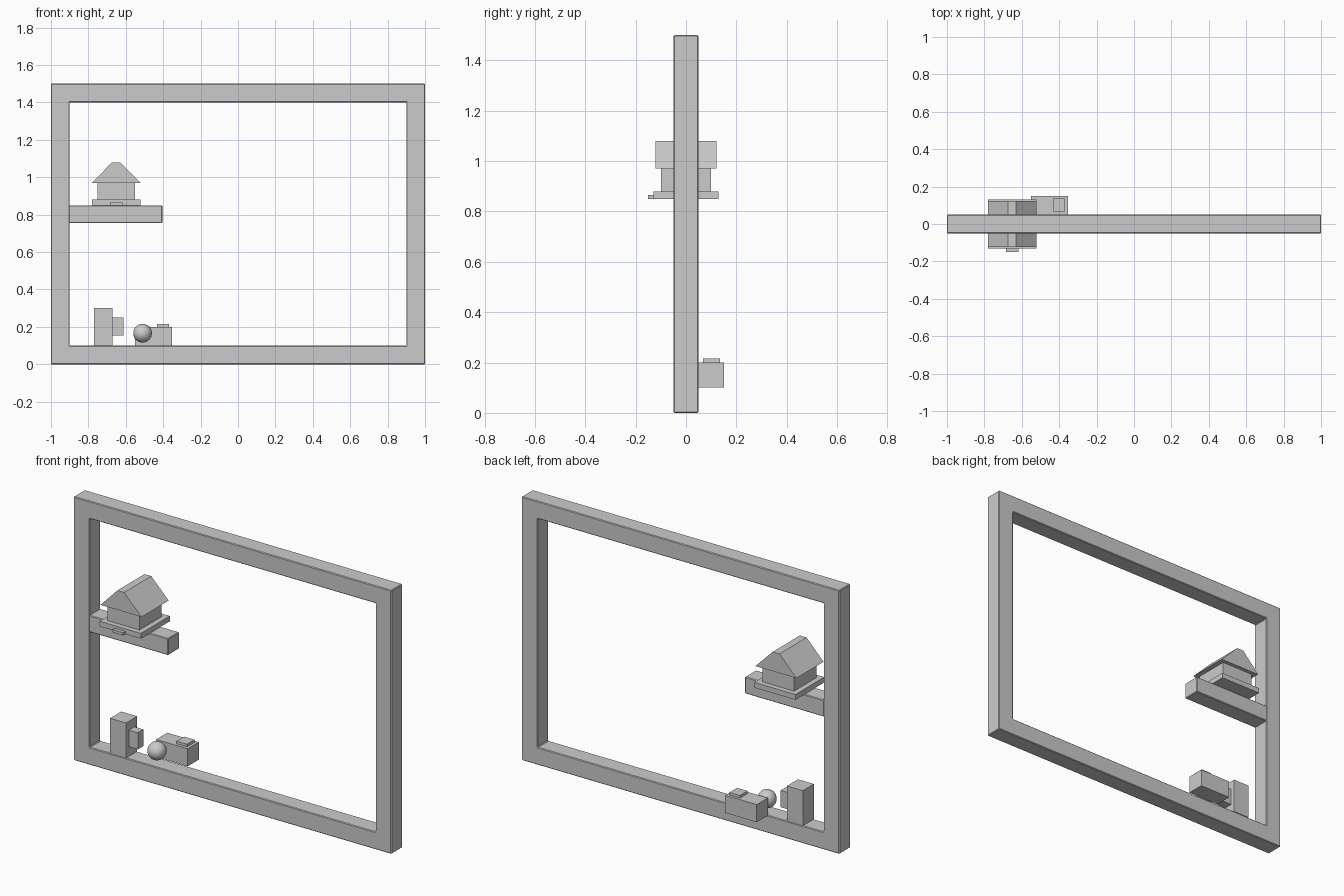
import bpy
import bmesh

default = bpy.data.objects.get("Cube")
if default:
    bpy.data.objects.remove(default, do_unlink=True)

grey = bpy.data.materials.new("plain grey")
grey.use_nodes = True
GREY = (0.6, 0.6, 0.6, 1)
grey.diffuse_color = GREY
grey.node_tree.nodes["Principled BSDF"].inputs["Base Color"].default_value = GREY


def finish(name, bm, bevel=0):
    bmesh.ops.recalc_face_normals(bm, faces=bm.faces)
    mesh = bpy.data.meshes.new(name)
    bm.to_mesh(mesh)
    bm.free()
    mesh.materials.append(grey)
    obj = bpy.data.objects.new(name, mesh)
    bpy.context.collection.objects.link(obj)
    if bevel:
        mod = obj.modifiers.new("soft edges", "BEVEL")
        mod.width = bevel
        mod.segments = 1
    return obj


def box(name, x, y, z, bevel=0):
    """Block given by its (min, max) range on each axis."""
    bm = bmesh.new()
    bmesh.ops.create_cube(bm, size=1)
    for v in bm.verts:
        v.co = [r[0] if c < 0 else r[1] for c, r in zip(v.co, (x, y, z))]
    return finish(name, bm, bevel)


def prism(name, profile, y):
    """Extrude an x-z outline along y."""
    bm = bmesh.new()
    face = bm.faces.new([bm.verts.new((px, y[0], pz)) for px, pz in profile])
    new = bmesh.ops.extrude_face_region(bm, geom=[face])["geom"]
    verts = [g for g in new if isinstance(g, bmesh.types.BMVert)]
    bmesh.ops.translate(bm, verts=verts, vec=(0, y[1] - y[0], 0))
    return finish(name, bm)


HALF = 0.05
DEPTH = (-HALF, HALF)

# Rectangular frame with mitred corners
bm = bmesh.new()
rings = []
for inset, y in ((0, -HALF), (0.1, -HALF), (0.1, HALF), (0, HALF)):
    w, low, high = 1 - inset, inset, 1.5 - inset
    corners = ((-w, low), (w, low), (w, high), (-w, high))
    rings.append([bm.verts.new((cx, y, cz)) for cx, cz in corners])
for i in range(4):
    a, b = rings[i], rings[(i + 1) % 4]
    for k in range(4):
        n = (k + 1) % 4
        bm.faces.new((a[k], a[n], b[n], b[k]))
finish("frame", bm, 0.004)

# Shelf fixed to the right-hand post
box("shelf", (-0.905, -0.405), DEPTH, (0.755, 0.85), 0.004)

# Small house on the shelf
box("house_base", (-0.78, -0.52), (-0.13, 0.13), (0.85, 0.88))
box("house_walls", (-0.75, -0.55), (-0.1, 0.1), (0.88, 0.97))
box("house_step", (-0.685, -0.618), (-0.15, -0.13), (0.85, 0.865))
prism("house_roof",
      [(-0.78, 0.97), (-0.522, 0.97), (-0.631, 1.08), (-0.674, 1.08)],
      (-0.122, 0.122))

# Mug with a block handle
box("mug_body", (-0.77, -0.67), DEPTH, (0.1, 0.3))
box("mug_handle", (-0.67, -0.613), (-0.025, 0.025), (0.155, 0.25))

# Ball
bm = bmesh.new()
bmesh.ops.create_uvsphere(bm, u_segments=32, v_segments=16, radius=0.05)
bmesh.ops.translate(bm, verts=bm.verts, vec=(-0.51, 0, 0.166))
for f in bm.faces:
    f.smooth = True
finish("ball", bm)

# Box with a raised lid button, behind the lower bar
box("storage_box", (-0.55, -0.352), (0.05, 0.15), (0.1, 0.2))
box("box_button", (-0.434, -0.368), (0.067, 0.135), (0.2, 0.215))
